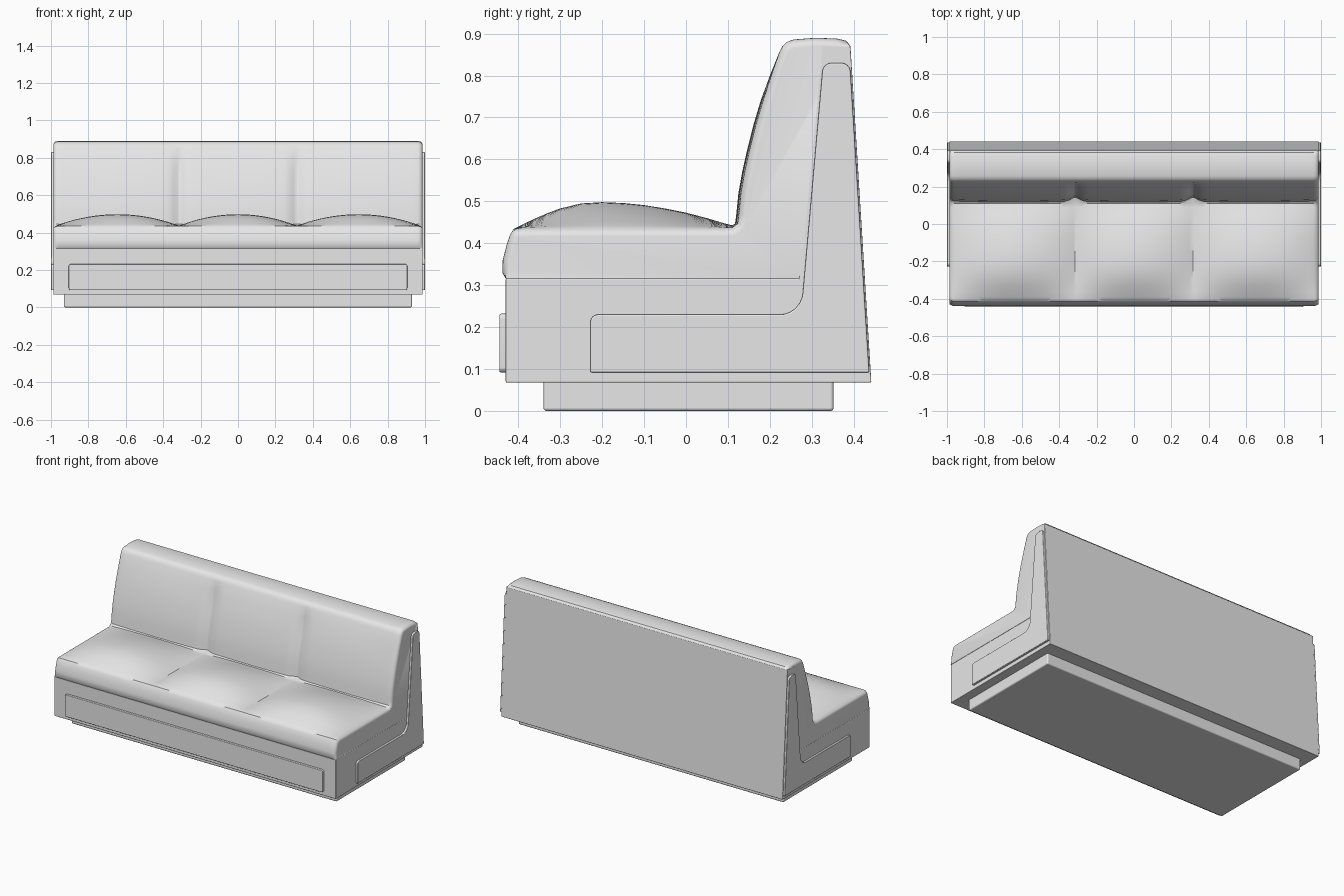
import bpy, bmesh, math
from mathutils import Vector

if "Cube" in bpy.data.objects:
    bpy.data.objects.remove(bpy.data.objects["Cube"])

grey = bpy.data.materials.new("light grey")
grey.diffuse_color = (0.8, 0.8, 0.8, 1)
grey.use_nodes = True
grey.node_tree.nodes["Principled BSDF"].inputs["Base Color"].default_value = grey.diffuse_color


def finish(name, bm, bevel=0.0, segments=3):
    bmesh.ops.recalc_face_normals(bm, faces=bm.faces)
    me = bpy.data.meshes.new(name)
    bm.to_mesh(me)
    bm.free()
    me.materials.append(grey)
    ob = bpy.data.objects.new(name, me)
    bpy.context.collection.objects.link(ob)
    bpy.ops.object.select_all(action='DESELECT')
    ob.select_set(True)
    bpy.context.view_layer.objects.active = ob
    bpy.ops.object.shade_smooth_by_angle(angle=math.radians(35))
    if bevel:
        m = ob.modifiers.new("soft edges", 'BEVEL')
        m.width, m.segments = bevel, segments
        m.limit_method, m.angle_limit = 'ANGLE', math.radians(40)
        m.harden_normals = True
    return ob


def rounded(corners, steps=6):
    """Polygon (a, b, radius) -> outline with rounded corners."""
    out, n = [], len(corners)
    for i, (a, b, r) in enumerate(corners):
        p = Vector((a, b))
        d1 = (Vector(corners[i - 1][:2]) - p).normalized()
        d2 = (Vector(corners[(i + 1) % n][:2]) - p).normalized()
        if r == 0:
            out.append(p)
            continue
        t = r / math.tan(d1.angle(d2) / 2)
        s, e = p + d1 * t, p + d2 * t
        c = p + (d1 + d2).normalized() * (r / math.sin(d1.angle(d2) / 2))
        for k in range(steps + 1):
            v = s.lerp(e, k / steps) - c
            out.append(c + v.normalized() * r)
    return out


def prism(name, outline, lo, hi, place, bevel):
    """Extrude a 2D outline from lo to hi; place maps (a, b, depth) to xyz."""
    bm = bmesh.new()
    rings = [[bm.verts.new(place(p[0], p[1], d)) for p in outline] for d in (lo, hi)]
    bm.faces.new(rings[0])
    bm.faces.new(rings[1])
    n = len(outline)
    for i in range(n):
        j = (i + 1) % n
        bm.faces.new((rings[0][i], rings[0][j], rings[1][j], rings[1][i]))
    return finish(name, bm, bevel)


def side(a, b, d):
    return (d, a, b)


def front(a, b, d):
    return (a, d, b)


# plinth
prism("plinth", [(-.34, 0), (.352, 0), (.352, .075), (-.34, .075)], -.93, .93, side, .008)

# body: base box and tapering back shell in one profile
prism("body", [(-.43, .068), (.442, .068), (.392, .872), (.323, .872), (.270, .316), (-.43, .316)],
      -.987, .987, side, .003)

# raised front panel
prism("front_panel", rounded([(-.905, .092, .012), (.905, .092, .012), (.905, .232, .012), (-.905, .232, .012)]),
      -.445, -.42, front, .004)

# raised L-shaped side panels
panel = rounded([(-.228, .092, .004), (.437, .092, .004), (.391, .83, .022),
                 (.327, .83, .022), (.274, .23, .055), (-.228, .23, .018)])
for s, n in ((-1, "left"), (1, "right")):
    prism(n + "_side_panel", panel, s * .98, s * 1.0, side, .004)

# upholstery: one lofted cushion with three puffs, seat and back
SEAM, END, R = .315, .987, .025
FRONT = [(-.43, .316), (-.438, .33), (-.437, .36), (-.428, .395), (-.42, .42), (-.411, .434)]
SEAT = [(-.39, .445), (-.36, .459), (-.33, .472), (-.30, .483), (-.25, .495), (-.2, .498), (-.15, .496),
        (-.1, .491), (-.05, .483), (0, .473), (.05, .46), (.09, .448), (.11, .443)]
BACK = [(.117, .447), (.12, .47), (.125, .52), (.134, .57), (.145, .62), (.16, .68), (.178, .74), (.2, .8),
        (.222, .855), (.23, .87), (.24, .88), (.257, .886), (.31, .89), (.36, .888), (.382, .883), (.391, .872)]
HIDDEN = [(.323, .871), (.270, .316)]


def profile(x, inset):
    ax = abs(x)
    u = ax / SEAM if ax < SEAM else (ax - (SEAM + .975) / 2) / ((.975 - SEAM) / 2)
    puff = 1 - min(1, abs(u)) ** 2
    crease = math.exp(-((ax - SEAM) / .028) ** 2)
    pts = list(FRONT)
    pts += [(y, .437 + (z - .437) * puff) for y, z in SEAT]
    for y, z in BACK:
        fade = max(0, min(1, (.86 - z) / .12))
        pts.append((y + .02 * crease * fade + .006 * (1 - puff) * fade, z))
    vis = [Vector(p) for p in pts]
    out = []
    for i, p in enumerate(vis):
        t = vis[min(i + 1, len(vis) - 1)] - vis[max(i - 1, 0)]
        nrm = Vector((t.y, -t.x)).normalized()
        k = inset * (0 if i in (0, len(vis) - 1) else 1)
        out.append(p + nrm * k)
    return out + [Vector(p) for p in HIDDEN]


N = 78
stations = [((END - R) * (2 * i / N - 1), 0) for i in range(N + 1)]
stations += [(s * SEAM, 0) for s in (-1, 1)]
for k in range(1, 6):
    a = math.pi / 2 * k / 5
    for s in (-1, 1):
        stations.append((s * (END - R + R * math.sin(a)), R * .8 * (1 - math.cos(a))))
stations.sort()

bm = bmesh.new()
rings = [[bm.verts.new((x, p.x, p.y)) for p in profile(x, ins)] for x, ins in stations]
for r0, r1 in zip(rings, rings[1:]):
    for i in range(len(r0)):
        j = (i + 1) % len(r0)
        bm.faces.new((r0[i], r0[j], r1[j], r1[i]))
bm.faces.new(rings[0])
bm.faces.new(rings[-1])
finish("seat_and_back_cushion", bm)
